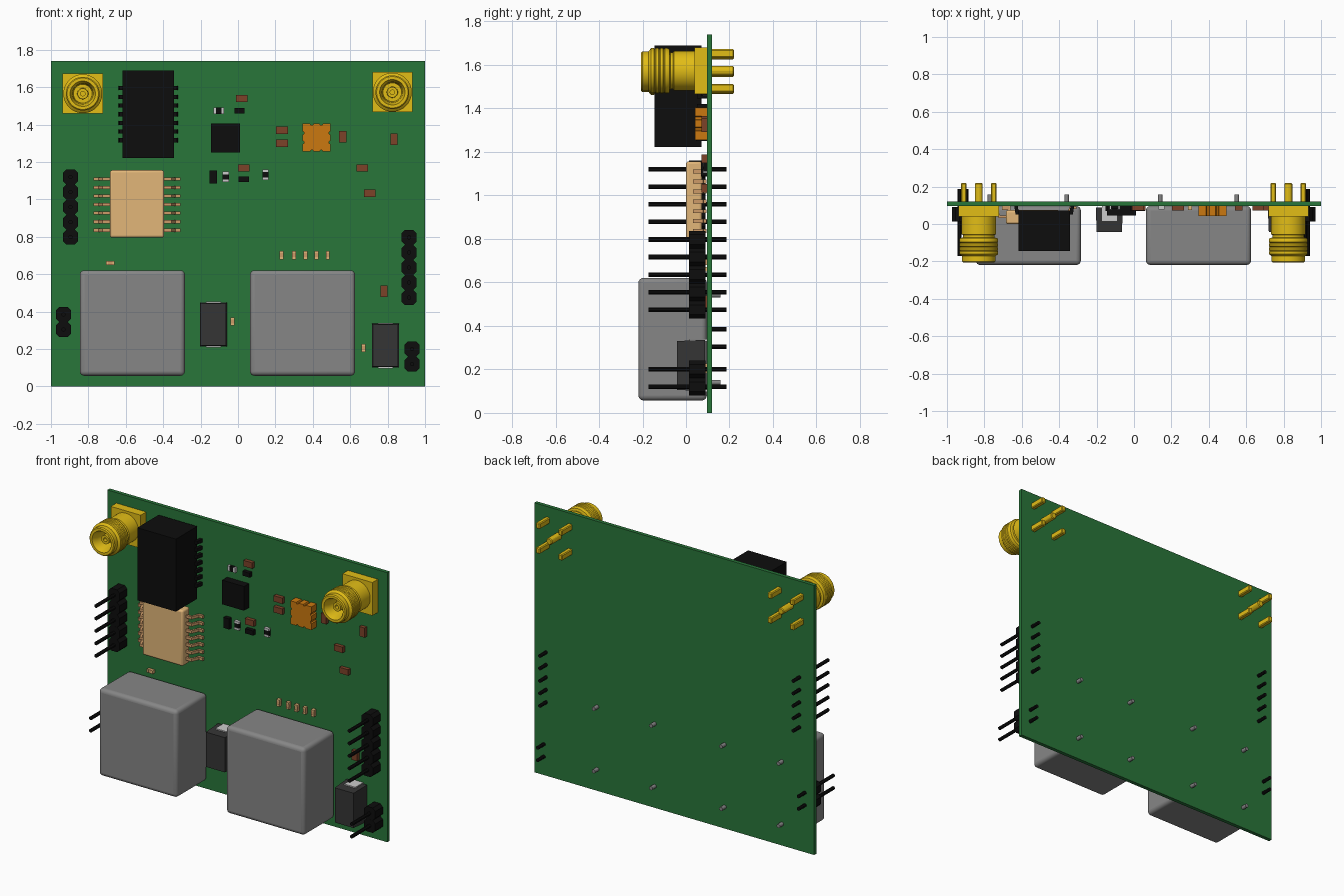
import bpy, bmesh, math
from mathutils import Vector

if "Cube" in bpy.data.objects:
    bpy.data.objects.remove(bpy.data.objects["Cube"])

FRONT, BACK = 0.096, 0.12      # the two faces of the board

def mat(name, r, g, b):
    m = bpy.data.materials.new(name)
    m.diffuse_color = (r, g, b, 1)
    m.use_nodes = True
    m.node_tree.nodes["Principled BSDF"].inputs["Base Color"].default_value = m.diffuse_color
    return m

GREEN = mat("board_green", 0.022, 0.18, 0.042)
GOLD = mat("gold", 0.76, 0.51, 0.008)
BLACK = mat("black", 0.004, 0.004, 0.004)
DARK = mat("dark_grey", 0.035, 0.035, 0.035)
BEIGE = mat("beige", 0.76, 0.47, 0.19)
COPPER = mat("lead_copper", 0.62, 0.33, 0.14)
BROWN = mat("brown", 0.2, 0.055, 0.022)
ORANGE = mat("orange", 0.6, 0.19, 0.005)
WHITE = mat("solder_white", 0.7, 0.7, 0.7)
GREY = mat("grey", 0.24, 0.24, 0.24)

def box(bm, x, y, z):
    """Box from (min, max) pairs."""
    vs = [bm.verts.new((a, b, c)) for a in x for b in y for c in z]
    for f in ((0, 1, 3, 2), (4, 6, 7, 5), (0, 4, 5, 1), (2, 3, 7, 6), (0, 2, 6, 4), (1, 5, 7, 3)):
        bm.faces.new([vs[i] for i in f])

def cbox(bm, cx, cz, w, h, y0, y1=FRONT):
    box(bm, (cx - w / 2, cx + w / 2), (y0, y1), (cz - h / 2, cz + h / 2))

def prism(bm, pts, a0, a1, axis='y'):
    """Extrude a 2D outline along y or z."""
    put = (lambda u, v, a: (u, a, v)) if axis == 'y' else (lambda u, v, a: (u, v, a))
    lo = [bm.verts.new(put(u, v, a0)) for u, v in pts]
    hi = [bm.verts.new(put(u, v, a1)) for u, v in pts]
    bm.faces.new(lo)
    bm.faces.new(hi[::-1])
    n = len(pts)
    for i in range(n):
        j = (i + 1) % n
        bm.faces.new((lo[i], lo[j], hi[j], hi[i]))

def ring(cx, cz, r, n):
    return [(cx + r * math.cos(2 * math.pi * (i + .5) / n),
             cz + r * math.sin(2 * math.pi * (i + .5) / n)) for i in range(n)]

def lathe(bm, cx, cz, profile, n=40):
    """Spin a (y, radius) profile about an axis along y, both ends on the axis."""
    rows = []
    for y, r in profile:
        if r == 0:
            rows.append([bm.verts.new((cx, y, cz))] * n)
        else:
            rows.append([bm.verts.new((u, y, v)) for u, v in ring(cx, cz, r, n)])
    for a, b in zip(rows, rows[1:]):
        for i in range(n):
            j = (i + 1) % n
            bm.faces.new(list(dict.fromkeys((a[i], a[j], b[j], b[i]))))

def finish(name, bm, material, bevel=0, segs=3, smooth=False):
    bmesh.ops.recalc_face_normals(bm, faces=bm.faces[:])
    me = bpy.data.meshes.new(name)
    bm.to_mesh(me)
    bm.free()
    ob = bpy.data.objects.new(name, me)
    bpy.context.collection.objects.link(ob)
    me.materials.append(material)
    if bevel:
        m = ob.modifiers.new("bevel", 'BEVEL')
        m.width, m.segments = bevel, segs
    if smooth:
        bpy.ops.object.select_all(action='DESELECT')
        ob.select_set(True)
        bpy.context.view_layer.objects.active = ob
        bpy.ops.object.shade_smooth_by_angle(angle=math.radians(35))
    return ob

# circuit board
bm = bmesh.new()
box(bm, (-1, 1), (FRONT, BACK), (0, 1.74))
finish("circuit_board", bm, GREEN)

# round coaxial connectors: square flange, barrel, legs through the board
for side, cx, cz in (("left", -0.83, 1.565), ("right", 0.825, 1.573)):
    bm = bmesh.new()
    cbox(bm, cx, cz, 0.214, 0.214, 0.04)
    finish(f"coax_flange_{side}", bm, GOLD)
    bm = bmesh.new()
    prof = [(0.045, 0), (0.045, 0.092), (-0.055, 0.092), (-0.06, 0.084), (-0.072, 0.084), (-0.076, 0.1)]
    for k in range(4):         # shallow grooves round the barrel
        y = -0.085 - 0.021 * k
        prof += [(y, 0.104), (y - 0.012, 0.104), (y - 0.016, 0.1)]
    prof += [(-0.172, 0.09), (-0.2, 0.09), (-0.206, 0.084), (-0.206, 0.068), (-0.17, 0.055), (-0.1, 0.05),
             (-0.1, 0.03), (-0.17, 0.028), (-0.17, 0.012), (-0.13, 0.012), (-0.13, 0)]
    lathe(bm, cx, cz, prof)
    finish(f"coax_barrel_{side}", bm, GOLD, smooth=True)
    bm = bmesh.new()
    for dx in (-1, 1):
        for dz in (-1, 1):
            cbox(bm, cx + dx * 0.08, cz + dz * 0.08, 0.03, 0.038, 0.09, 0.22)
    prism(bm, ring(cx, cz, 0.022, 12), 0.09, 0.22)
    finish(f"coax_legs_{side}", bm, GOLD, bevel=0.005, segs=1)

# pin headers: chamfered housing cells with long pins
def header(name, cx, z_top, count):
    cells, pins = bmesh.new(), bmesh.new()
    for i in range(count):
        z = z_top - 0.0805 * i
        h, c = 0.0402, 0.018
        prism(cells, [(cx + u, z + v) for u, v in (
            (-h, -h + c), (-h + c, -h), (h - c, -h), (h, -h + c),
            (h, h - c), (h - c, h), (-h + c, h), (-h, h - c))], 0.013, 0.09)
        prism(pins, ring(cx, z, 0.0115, 8), -0.172, 0.186)
    finish(name + "_housing", cells, BLACK)
    finish(name + "_pins", pins, BLACK)

header("header_left_long", -0.895, 1.12, 5)
header("header_right_long", 0.915, 0.797, 5)
header("header_left_short", -0.933, 0.385, 2)
header("header_right_short", 0.931, 0.2, 2)

# tall black module with bent feet on both sides
bm = bmesh.new()
box(bm, (-0.618, -0.342), (-0.145, 0.072), (1.222, 1.69))
finish("tall_module_body", bm, BLACK)
bm = bmesh.new()
for i in range(7):
    z = 1.316 + 0.0465 * i
    for s in (-1, 1):
        prism(bm, [(-0.48 + s * u, v) for u, v in (
            (0.11, 0.05), (0.153, 0.05), (0.16, FRONT), (0.14, FRONT), (0.138, 0.07), (0.11, 0.07))],
            z - 0.011, z + 0.011, 'z')
finish("tall_module_feet", bm, BLACK)

# beige flat package with gull-wing leads
bm = bmesh.new()
box(bm, (-0.685, -0.395), (0, 0.074), (0.796, 1.156))
finish("flat_package_body", bm, BEIGE, bevel=0.012, smooth=True)
bm = bmesh.new()
for i in range(7):
    z = 0.836 + 0.0455 * i
    for s in (-1, 1):
        prism(bm, [(-0.54 + s * u, v) for u, v in (
            (0.13, 0.032), (0.185, 0.032), (0.205, 0.078), (0.232, 0.08), (0.232, 0.094),
            (0.197, 0.094), (0.176, 0.046), (0.13, 0.046))], z - 0.009, z + 0.009, 'z')
finish("flat_package_leads", bm, COPPER)

# two big power inductors with four legs each
for side, cx in (("left", -0.565), ("right", 0.345)):
    bm = bmesh.new()
    cbox(bm, cx, 0.339, 0.562, 0.564, -0.219)
    finish(f"inductor_body_{side}", bm, GREY, bevel=0.024, segs=4, smooth=True)
    bm = bmesh.new()
    for dx in (-0.205, 0.205):
        for z in (0.14, 0.543):
            prism(bm, ring(cx + dx, z, 0.0125, 12), 0.09, 0.158)
    finish(f"inductor_legs_{side}", bm, GREY, smooth=True)

# moulded diodes with light end tabs
for side, cx, cz in (("left", -0.132, 0.331), ("right", 0.788, 0.218)):
    bm = bmesh.new()
    cbox(bm, cx, cz, 0.145, 0.236, -0.042, 0.088)
    for v in bm.verts:         # front face slightly smaller
        if v.co.y < 0:
            v.co.x = cx + (v.co.x - cx) * 0.93
            v.co.z = cz + (v.co.z - cz) * 0.95
    finish(f"diode_body_{side}", bm, DARK)
    bm = bmesh.new()
    for s in (-1, 1):
        cbox(bm, cx, cz + s * 0.116, 0.08, 0.012, 0.015)
    finish(f"diode_tabs_{side}", bm, WHITE)

# square black chip
bm = bmesh.new()
cbox(bm, -0.067, 1.328, 0.156, 0.156, 0.045)
finish("square_chip", bm, BLACK)

# orange oscillator with notched edges
bm = bmesh.new()
quarter = [(-0.075, -0.075), (-0.034, -0.075), (-0.03, -0.067), (-0.02, -0.067), (-0.016, -0.075),
           (0.016, -0.075), (0.02, -0.067), (0.03, -0.067), (0.034, -0.075)]
outline = []
for k in range(4):
    c, s = round(math.cos(k * math.pi / 2)), round(math.sin(k * math.pi / 2))
    outline += [(0.42 + c * u - s * v, 1.33 + s * u + c * v) for u, v in quarter]
prism(bm, outline, 0.042, FRONT)
finish("oscillator", bm, ORANGE)

# small brown capacitors: x, z, upright
bm = bmesh.new()
for x, z, up in ((0.02, 1.54, 0), (0.235, 1.37, 0), (0.235, 1.3, 0), (0.03, 1.168, 0), (0.665, 1.168, 0),
                 (0.705, 1.033, 0), (0.56, 1.334, 1), (0.835, 1.322, 1), (0.78, 0.509, 1)):
    w, h = (0.038, 0.062) if up else (0.062, 0.038)
    cbox(bm, x, z, w, h, 0.072)
finish("brown_capacitors", bm, BROWN)

# two-ended chip parts: body plus light end caps
def chips(name, spots, length, width, y, body_mat, cap_mat):
    body, caps = bmesh.new(), bmesh.new()
    e = length * 0.25
    for x, z, up in spots:
        w, h = (width, length) if up else (length, width)
        cbox(body, x, z, w - (0 if up else e), h - (e if up else 0), y + 0.002)
        for s in (-1, 1):
            o = s * (length - e) / 2
            cbox(caps, x + (0 if up else o), z + (o if up else 0),
                 width if up else e, e if up else width, y)
    finish(name + "_bodies", body, body_mat)
    finish(name + "_caps", caps, cap_mat)

chips("resistor", [(-0.103, 1.474, 0), (-0.065, 1.12, 1), (0.147, 1.132, 1)], 0.056, 0.034, 0.078, BLACK, WHITE)
chips("tiny_capacitor", [(x, 0.702, 1) for x in (0.233, 0.3, 0.36, 0.42, 0.48)]
      + [(-0.683, 0.66, 0), (-0.03, 0.347, 1), (0.67, 0.205, 1)], 0.044, 0.021, 0.074, COPPER, BEIGE)

# small black chips
bm = bmesh.new()
for x, z, w, h in ((0.008, 1.474, 0.052, 0.028), (-0.132, 1.12, 0.04, 0.068), (0.03, 1.107, 0.056, 0.03)):
    cbox(bm, x, z, w, h, 0.07)
finish("small_black_chips", bm, BLACK)
